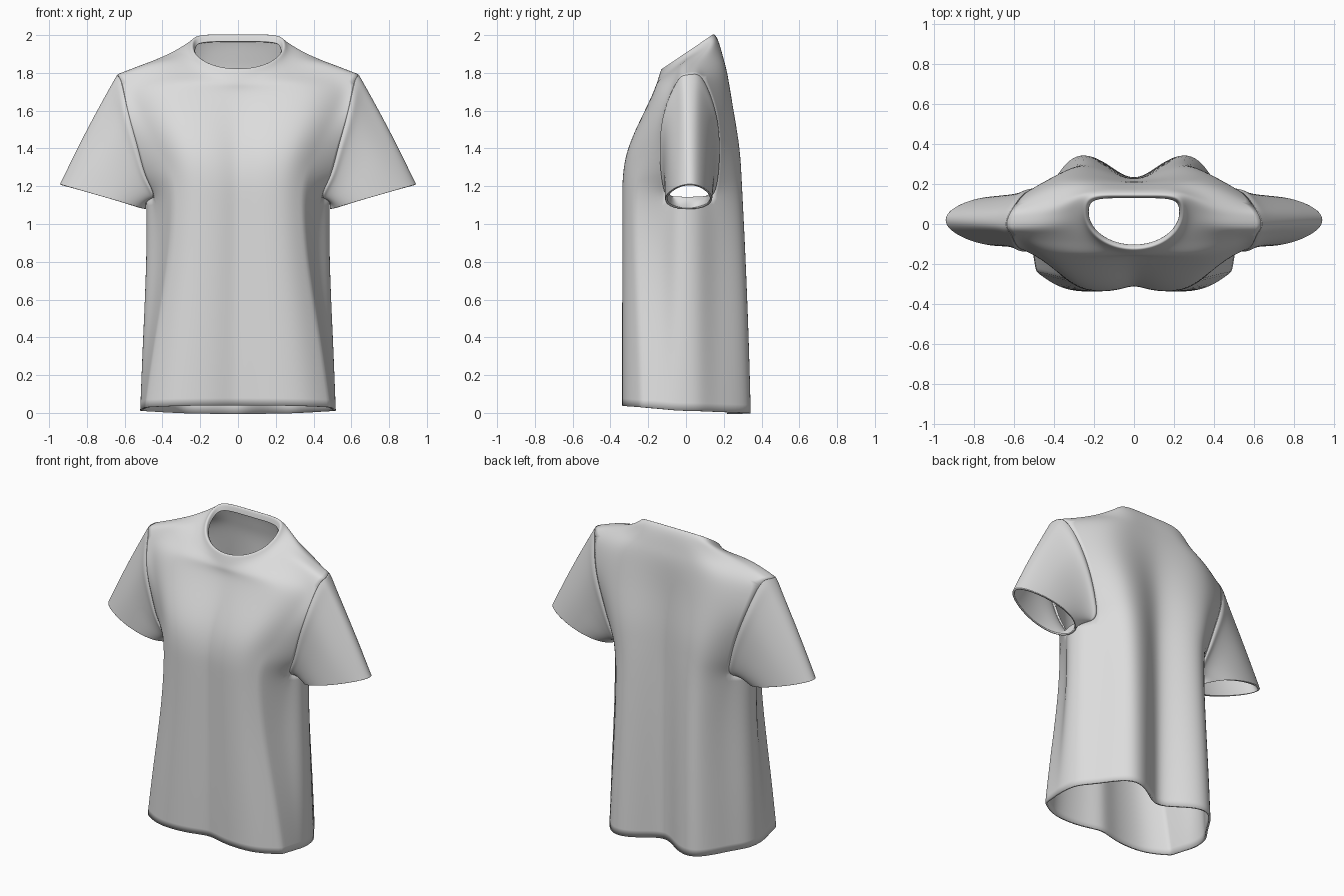
import bpy, bmesh, math
from mathutils import Vector

if "Cube" in bpy.data.objects:
    bpy.data.objects.remove(bpy.data.objects["Cube"])

fabric = bpy.data.materials.new("light grey fabric")
fabric.diffuse_color = (0.72, 0.72, 0.72, 1)
fabric.use_nodes = True
fabric.node_tree.nodes["Principled BSDF"].inputs["Base Color"].default_value = fabric.diffuse_color


def lerp(a, b, t):
    return a + (b - a) * t


# Each row: height at front/side/back, front y, front corner x and y, side x,
# side half depth, back corner x, back y, front fold, back fold, side tuck
ROWS = [
    (.04, .01, -.005, -.338, .485, -.235, .515, .13, .43, .370, .06, .19, .7),
    (.35, .35, .35, -.338, .44, -.245, .505, .13, .41, .358, .05, .17, .5),
    (.80, .80, .80, -.335, .36, -.265, .485, .13, .38, .336, .045, .14, .4),
    (1.14, 1.14, 1.14, -.335, .335, -.275, .485, .12, .40, .316, .04, .12, .6),
    (1.25, 1.25, 1.25, -.335, .355, -.26, .51, .14, .435, .308, .04, .11, .9),
    (1.40, 1.40, 1.40, -.315, .41, -.205, .54, .15, .475, .298, .05, .10, .9),
    (1.60, 1.60, 1.60, -.215, .53, -.115, .595, .14, .55, .258, .035, .065, .9),
    (1.70, 1.79, 1.80, -.165, .57, -.06, .64, .06, .60, .22, .02, .02, .6),
    (1.735, 1.865, 1.875, -.152, .40, -.09, .45, .06, .42, .195, 0, .01, .6),
]
FRONT_W = [0, .02, .1, .35, .7, .95, 1]
BACK_W = [.3, .8, 1, 1]
ARM_LOW, ARM_TOP = 3, 7          # rows bounding the armhole
ARM_FRONT, ARM_BACK = 4, 7       # columns bounding the armhole
CORNER = 3                       # column of the pressed front corner


def half_row(zf, zs, zb, fy, cx, cy, sx, d, bx, by, fold, lobe, tuck):
    """Half outline from front centre, round the side, to back centre."""
    xy = [(0, fy + fold), (.25 * cx, fy + .1 * fold), (.72 * cx, fy), (cx, cy),
          (lerp(cx, sx, tuck), .02 - d), (sx, .01 - .45 * d), (sx - .01, .01 + .45 * d),
          (bx, .02 + d), (.6 * sx, by), (.28 * sx, by - .3 * lobe), (0, by - lobe)]
    zs_row = [lerp(zf, zs, w) for w in FRONT_W] + [lerp(zs, zb, w) for w in BACK_W]
    return [Vector((x, y, z)) for (x, y), z in zip(xy, zs_row)]


def neck_row(rx, ry, by, drop):
    """Half of a D-shaped neckline, lying in a plane that rises to the back."""
    xy = [(rx * math.sin(i * .27), .06 - ry * math.cos(i * .27)) for i in range(7)]
    xy += [(.95 * rx, by - .015), (.66 * rx, by), (.3 * rx, by), (0, by)]
    return [Vector((x, y, 1.91 + (y - .01) * .675 - drop)) for x, y in xy]


def make_part(name, rings, closed, skip=lambda r, c: False, crease=None):
    """Skin a list of point rows, then mirror, smooth and thicken it."""
    bm = bmesh.new()
    grid = [[bm.verts.new(p) for p in ring] for ring in rings]
    n = len(rings[0])
    for r in range(len(grid) - 1):
        for c in range(n if closed else n - 1):
            if not skip(r, c):
                e = (c + 1) % n
                bm.faces.new((grid[r][c], grid[r][e], grid[r + 1][e], grid[r + 1][c]))
    if crease is not None:
        layer = bm.edges.layers.float.new("crease_edge")
        for r in range(ARM_LOW + 2):
            bm.edges.get((grid[r][crease], grid[r + 1][crease]))[layer] = .6
    loose = [v for v in bm.verts if not v.link_faces]
    bmesh.ops.delete(bm, geom=loose, context='VERTS')
    mesh = bpy.data.meshes.new(name)
    bm.to_mesh(mesh)
    bm.free()
    mesh.materials.append(fabric)
    mesh.polygons.foreach_set("use_smooth", [True] * len(mesh.polygons))
    ob = bpy.data.objects.new(name, mesh)
    bpy.context.collection.objects.link(ob)
    m = ob.modifiers.new("mirror", 'MIRROR')
    m.use_clip = True
    s = ob.modifiers.new("smooth", 'SUBSURF')
    s.levels = s.render_levels = 3
    t = ob.modifiers.new("cloth thickness", 'SOLIDIFY')
    t.thickness = .012
    t.offset = 0
    return ob


# Shirt body with open armholes and a turned-in neckline
body = [half_row(*r) for r in ROWS]
body += [neck_row(.285, .205, .167, .045), neck_row(.25, .19, .148, .005),
         neck_row(.245, .185, .143, .0), neck_row(.235, .17, .135, .03)]
make_part("shirt_body", body, False,
          lambda r, c: ARM_LOW <= r < ARM_TOP and ARM_FRONT <= c < ARM_BACK, CORNER)

# Sleeves: start on the armhole loop and fan out to an oval cuff
armhole = [body[r][ARM_FRONT] for r in range(ARM_LOW, ARM_TOP + 1)]
armhole += [body[ARM_TOP][5], body[ARM_TOP][6]]
armhole += [body[r][ARM_BACK] for r in range(ARM_TOP, ARM_LOW - 1, -1)]
armhole += [body[ARM_LOW][6], body[ARM_LOW][5]]

n = len(armhole)
top, bottom = Vector((.945, .02, 1.21)), Vector((.485, .01, 1.08))
cuff = []
for i in range(n):
    a = (i - 5.5) * 2 * math.pi / n
    p = lerp(top, bottom, .5 - .5 * math.cos(a))
    cuff.append(p + Vector((0, .12 * math.sin(a) * (1 - .22 * math.cos(a)), 0)))

sleeve = []
for t, width in ((0, 1), (.06, 1.08), (.14, .98), (.4, .94), (.7, .97), (.97, 1), (1, 1)):
    ring = []
    for i in range(n):
        p = lerp(armhole[i], cuff[i], t)
        p.y = .02 + (p.y - .02) * width
        if 0 < t < .9:                       # slight fullness over the shoulder
            p += Vector((.006, 0, .005)) * math.sin(math.pi * t)
        ring.append(p)
    sleeve.append(ring)
make_part("sleeves", sleeve, True)
